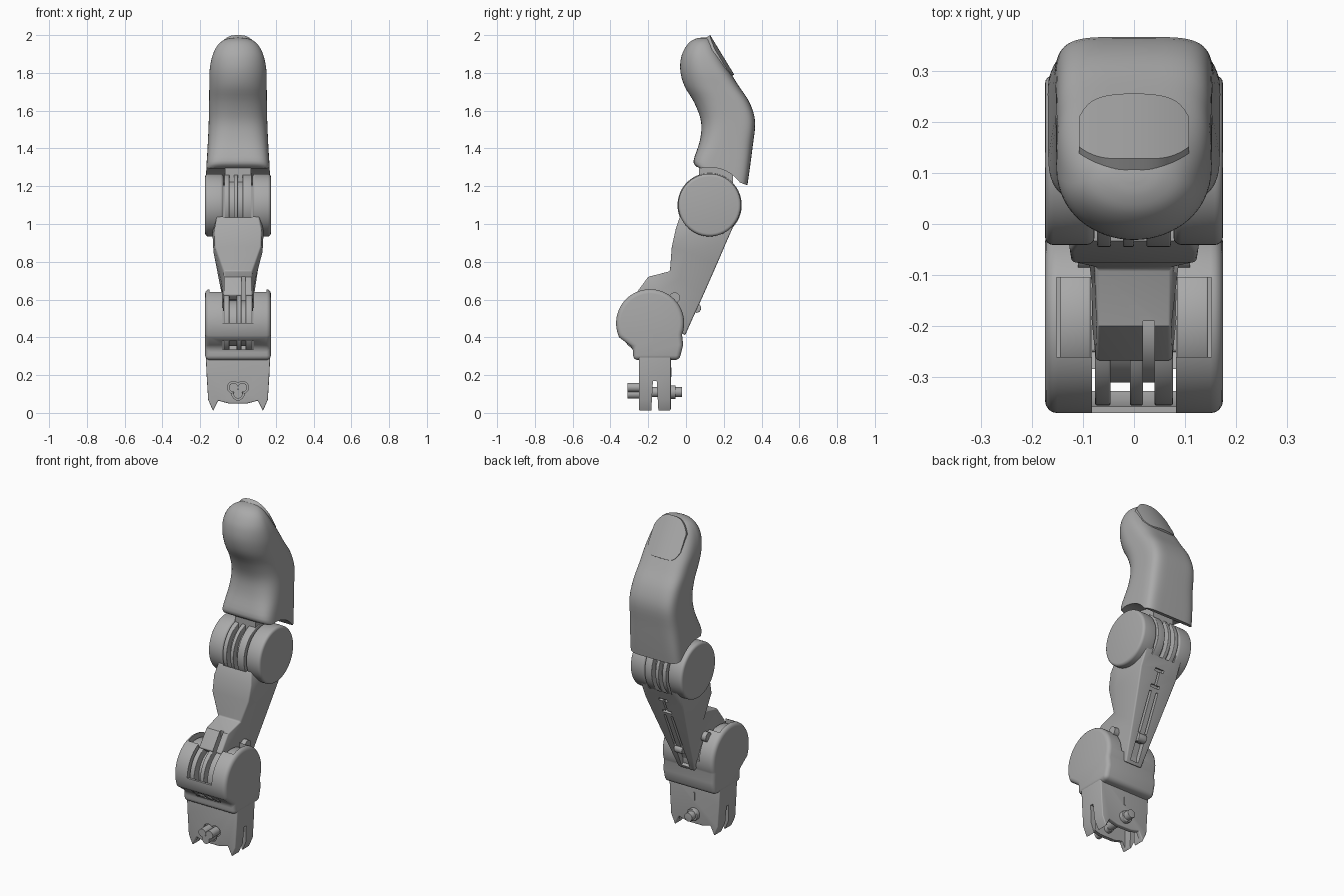
import bpy, bmesh, math
from mathutils import Vector

if "Cube" in bpy.data.objects:
    bpy.data.objects.remove(bpy.data.objects["Cube"])

grey = bpy.data.materials.new("satin grey")
grey.use_nodes = True
grey.diffuse_color = (0.4, 0.4, 0.4, 1)
grey.node_tree.nodes["Principled BSDF"].inputs["Base Color"].default_value = (0.4, 0.4, 0.4, 1)

LOW = (-0.19, 0.475)    # lower knuckle axis (y, z)
HIGH = (0.125, 1.1)     # upper knuckle axis


def finish(name, bm, bevel=0, angle=30):
    bmesh.ops.recalc_face_normals(bm, faces=bm.faces)
    mesh = bpy.data.meshes.new(name)
    bm.to_mesh(mesh)
    bm.free()
    obj = bpy.data.objects.new(name, mesh)
    bpy.context.collection.objects.link(obj)
    mesh.materials.append(grey)
    if bevel:
        mod = obj.modifiers.new("round", "BEVEL")
        mod.width, mod.segments, mod.limit_method = bevel, 4, "ANGLE"
        mod.angle_limit = math.radians(40)
        apply(obj, mod)
    smooth(obj, angle)
    return obj


def select(obj):
    bpy.ops.object.select_all(action="DESELECT")
    obj.select_set(True)
    bpy.context.view_layer.objects.active = obj


def apply(obj, mod):
    select(obj)
    bpy.ops.object.modifier_apply(modifier=mod.name)


def smooth(obj, angle=30):
    select(obj)
    bpy.ops.object.shade_smooth_by_angle(angle=math.radians(angle))


def cut(obj, *cutters):
    for cutter in cutters:
        mod = obj.modifiers.new("cut", "BOOLEAN")
        mod.operation, mod.object = "DIFFERENCE", cutter
        apply(obj, mod)
        bpy.data.objects.remove(cutter)
    smooth(obj)


def loft(name, rings, **kw):
    bm = bmesh.new()
    loops = [[bm.verts.new(p) for p in ring] for ring in rings]
    n = len(loops[0])
    for a, b in zip(loops, loops[1:]):
        for i in range(n):
            j = (i + 1) % n
            bm.faces.new((a[i], a[j], b[j], b[i]))
    bm.faces.new(loops[0])
    bm.faces.new(loops[-1])
    return finish(name, bm, **kw)


def prism_x(name, pts, x0, x1, **kw):
    return loft(name, [[(x, y, z) for y, z in pts] for x in (x0, x1)], **kw)


def prism_y(name, pts, y0, y1, **kw):
    return loft(name, [[(x, y, z) for x, z in pts] for y in (y0, y1)], **kw)


def box(name, x0, x1, y0, y1, z0, z1, **kw):
    return prism_x(name, [(y0, z0), (y1, z0), (y1, z1), (y0, z1)], x0, x1, **kw)


def arc(c, r, a0=0, a1=360, n=64):
    steps = n if a1 - a0 == 360 else n + 1
    angles = [math.radians(a0 + (a1 - a0) * i / n) for i in range(steps)]
    return [(c[0] + r * math.cos(t), c[1] + r * math.sin(t)) for t in angles]


def barrel(name, c, r, core, plates):
    # slotted knuckle made of a core and ribs
    prism_x(name + "_core", arc(c, core), plates[0][0], plates[-1][1])
    for i, (x0, x1) in enumerate(plates):
        prism_x(f"{name}_rib_{i}", arc(c, r), x0, x1, bevel=0.004)


# Base block with pointed feet, hollow and side slot
half = [(0.172, 0.33), (0.166, 0.2), (0.158, 0.07), (0.132, 0.01), (0.105, 0.065), (0.05, 0.05)]
base = prism_y("base_block", half + [(-x, z) for x, z in reversed(half)], -0.25, -0.08, bevel=0.006)
cut(base, box("hollow", -0.125, 0.125, -0.225, -0.105, -0.1, 0.2),
    prism_x("slot", [(-0.19, -0.1), (-0.14, -0.1), (-0.155, 0.17), (-0.175, 0.17)], -0.3, 0.3),
    *[prism_y("socket", arc((x, z), 0.032, n=24), -0.27, -0.235)
      for x, z in ((-0.024, 0.135), (0.024, 0.135), (0, 0.1))])
for i, (x, z) in enumerate(((-0.024, 0.135), (0.024, 0.135), (0, 0.1))):
    prism_y(f"front_pin_{i}", arc((x, z), 0.024, n=24), -0.31, -0.2)
prism_y("through_pin", arc((0, 0.11), 0.026, n=32), -0.24, -0.02, bevel=0.003)
prism_y("back_pin_collar", arc((0, 0.11), 0.036, n=32), -0.1, -0.055, bevel=0.004)
box("back_mark", -0.004, 0.004, -0.083, -0.076, 0.19, 0.24)

# Lower yoke: round cheeks joined by a bottom block
yoke_side = arc(LOW, 0.18, -20, 205) + [(-0.28, 0.345), (-0.28, 0.28), (-0.035, 0.28), (-0.015, 0.36)]
yoke = prism_x("lower_yoke", yoke_side, -0.174, 0.174, bevel=0.024)
cut(yoke, prism_x("gap", arc(LOW, 0.167, 180, 360) + [(0.1, 0.475), (0.1, 0.8), (-0.5, 0.8), (-0.5, 0.475)],
                  -0.082, 0.082),
    *[box("pocket", *sorted((s * 0.07, s * 0.152)), -0.26, -0.105, 0.5, 0.8) for s in (-1, 1)])
for side, s in (("left", 1), ("right", -1)):
    prism_x(side + "_lower_bushing", arc(LOW, 0.155), *sorted((s * 0.085, s * 0.145)), bevel=0.004)
    prism_x(side + "_lower_screw", arc((-0.06, 0.61), 0.028, n=24), *sorted((s * 0.06, s * 0.11)))

# Lower knuckle ribs
barrel("lower_knuckle", LOW, 0.165, 0.12, [(-0.076, -0.046), (-0.008, 0.018), (0.04, 0.076)])

# Middle link: front y, front z, back y, back z, front and back half width
stations = [(-0.27, 0.625, -0.005, 0.41, 0.075, 0.055), (-0.2, 0.72, 0.035, 0.5, 0.073, 0.068),
            (-0.085, 0.75, 0.09, 0.62, 0.076, 0.085), (-0.075, 0.88, 0.165, 0.79, 0.122, 0.11),
            (-0.055, 0.97, 0.212, 0.9, 0.125, 0.127), (-0.032, 1.04, 0.265, 1.02, 0.11, 0.125)]
rings = []
for fy, fz, by, bz, wf, wb in stations:
    my, mz, wm = fy * 0.7 + by * 0.3, fz * 0.7 + bz * 0.3, max(wf, wb) + 0.008
    rings.append([(-wf, fy, fz), (wf, fy, fz), (wm, my, mz), (wb, by, bz), (-wb, by, bz), (-wm, my, mz)])
link = loft("middle_link", rings, bevel=0.008)


def back_slot(x0, x1, t0, t1, depth=0.02):
    # groove along the sloping back, t is height
    def at(t, d):
        y = 0.0 + (t - 0.42) * 0.443
        return (y + d * 0.914, t - d * 0.405)
    return prism_x("groove", [at(t0, -depth), at(t1, -depth), at(t1, 0.03), at(t0, 0.03)], x0, x1)


cut(link, prism_x("saddle", arc(HIGH, 0.172), -0.078, 0.078),
    prism_x("lower_relief", arc(LOW, 0.13), -0.046, -0.008),
    box("rib_groove", 0.018, 0.04, -0.5, -0.19, 0.4, 0.9),
    back_slot(-0.03, -0.016, 0.58, 0.8), back_slot(0.016, 0.03, 0.58, 0.8),
    back_slot(-0.006, 0.006, 0.83, 0.91), back_slot(-0.03, 0.03, 0.82, 0.835),
    back_slot(-0.03, 0.03, 0.905, 0.92), back_slot(-0.028, 0.028, 0.43, 0.53, 0.03))
prism_x("back_lug", arc((0.055, 0.555), 0.025, n=24), -0.028, 0.028, bevel=0.004)

# Upper cheeks of the link
for side, s in (("left", 1), ("right", -1)):
    prism_x(side + "_upper_cheek", arc(HIGH, 0.166), *sorted((s * 0.077, s * 0.174)), bevel=0.016)

# Upper knuckle ribs and neck into the tip
barrel("upper_knuckle", HIGH, 0.17, 0.135, [(-0.072, -0.045), (-0.022, 0.0), (0.024, 0.072)])
box("upper_neck", -0.07, 0.07, 0.07, 0.25, 1.2, 1.36)

# Fingertip: front y, z, back y, z, half width, front and back squareness
tip = [(0.058, 1.302, 0.325, 1.205, 0.17, 5, 6), (0.04, 1.335, 0.336, 1.28, 0.167, 4.5, 6),
       (0.073, 1.44, 0.353, 1.41, 0.16, 3.2, 5), (0.08, 1.54, 0.366, 1.54, 0.155, 2.6, 5),
       (0.045, 1.64, 0.338, 1.64, 0.153, 2.3, 4.5), (-0.008, 1.73, 0.28, 1.73, 0.152, 2.1, 4),
       (-0.03, 1.81, 0.236, 1.8, 0.151, 2, 3.6), (-0.026, 1.88, 0.196, 1.87, 0.14, 2, 3),
       (-0.006, 1.93, 0.168, 1.925, 0.12, 2, 2.6), (0.022, 1.965, 0.15, 1.96, 0.092, 2, 2.3),
       (0.055, 1.982, 0.135, 1.981, 0.055, 2, 2), (0.085, 1.987, 0.105, 1.987, 0.015, 2, 2)]


def blend(keys, steps):
    # smooth interpolation through the sections
    for i in range(len(keys) - 1):
        k = [keys[max(0, min(len(keys) - 1, i + o))] for o in (-1, 0, 1, 2)]
        for s in range(steps):
            t = s / steps
            yield [b + t / 2 * (c - a + t * (2 * a - 5 * b + 4 * c - d + t * (3 * (b - c) + d - a)))
                   for a, b, c, d in zip(*k)]
    yield keys[-1]


def power(v, n):
    return math.copysign(abs(v) ** (2 / n), v)


rings = []
for fy, fz, by, bz, w, nf, nb in blend(tip, 4):
    ring = []
    for i in range(64):
        t = math.tau * i / 64
        n = nb if math.sin(t) > 0 else nf
        d = (1 + power(math.sin(t), n)) / 2
        ring.append((w * power(math.cos(t), n), fy + d * (by - fy), fz + d * (bz - fz)))
    rings.append(ring)
fingertip = loft("fingertip", rings)
cut(fingertip, prism_x("knuckle_clearance", arc(HIGH, 0.2), -0.3, 0.3))

# Nail: gently arched plate with rounded ends
start, along, out = Vector((0, 0.128, 2.0)), Vector((0, 0.52, -0.854)), Vector((0, 0.854, 0.52))
rings = []
for i in range(25):
    u = i / 12 - 1
    v0, v1 = 0.075 * abs(u) ** 3, 0.245 - 0.06 * u ** 6
    p = start + Vector((0.108 * u, 0, 0)) - out * 0.018 * u * u
    rings.append([p + along * v + out * d for v, d in ((v0, 0), (v1, 0), (v1, -0.03), (v0, -0.03))])
loft("nail", rings)
